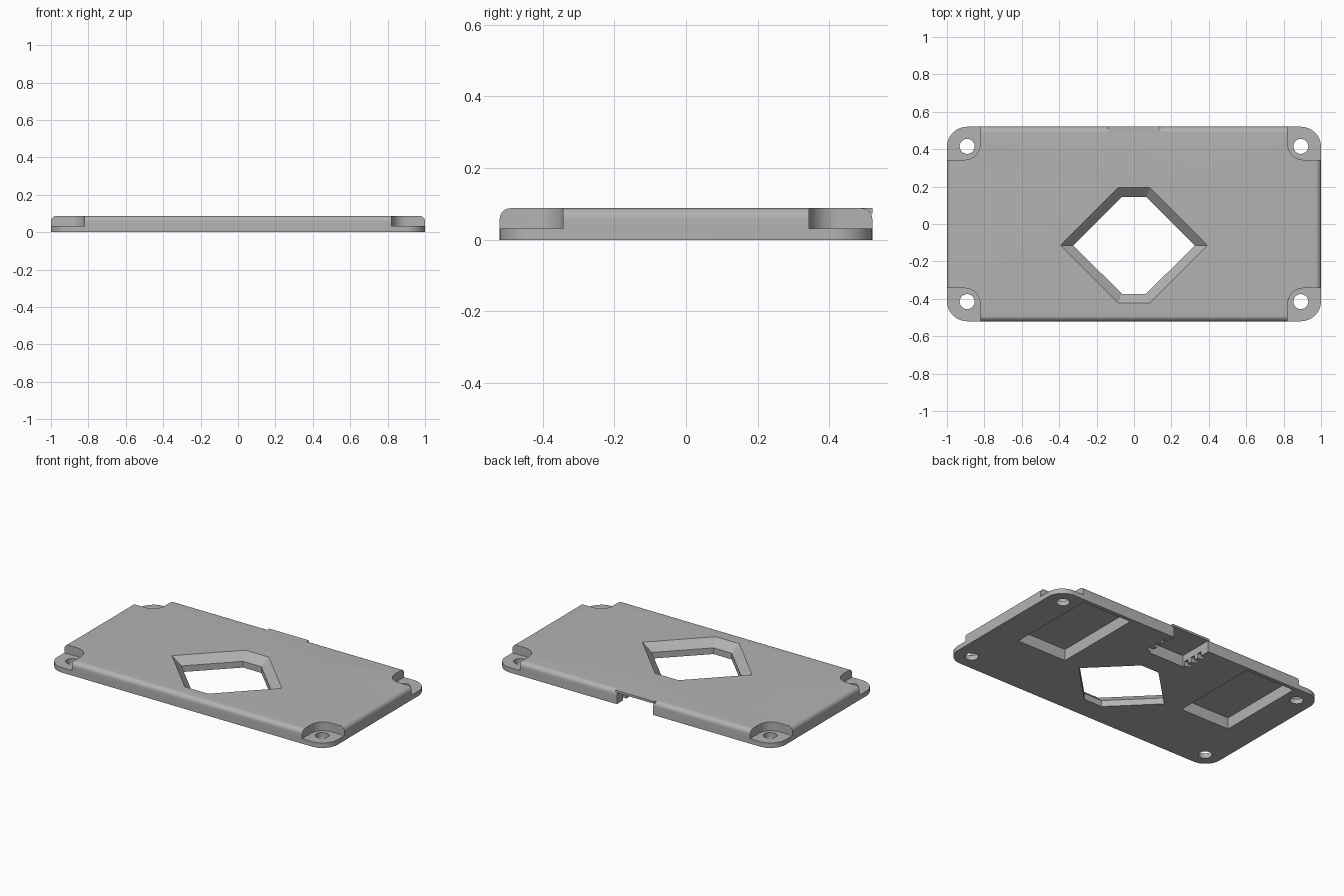
import bpy, bmesh, math

if "Cube" in bpy.data.objects:
    bpy.data.objects.remove(bpy.data.objects["Cube"])

W, D, H = 1.0, 0.52, 0.088      # half width, half depth, height
R, F = 0.108, 0.03              # corner radius, top edge fillet

grey = bpy.data.materials.new("grey plastic")
grey.diffuse_color = (0.45, 0.45, 0.45, 1)
grey.use_nodes = True
grey.node_tree.nodes["Principled BSDF"].inputs["Base Color"].default_value = grey.diffuse_color


def loft(name, rings):
    """Solid skinned through rings given as (points, z), capped at both ends."""
    bm = bmesh.new()
    loops = [[bm.verts.new((x, y, z)) for x, y in pts] for pts, z in rings]
    n = len(loops[0])
    bm.faces.new(loops[0][::-1])
    bm.faces.new(loops[-1])
    for a, b in zip(loops, loops[1:]):
        for i in range(n):
            j = (i + 1) % n
            bm.faces.new((a[i], a[j], b[j], b[i]))
    bmesh.ops.recalc_face_normals(bm, faces=bm.faces)
    me = bpy.data.meshes.new(name)
    bm.to_mesh(me)
    bm.free()
    me.materials.append(grey)
    ob = bpy.data.objects.new(name, me)
    bpy.context.collection.objects.link(ob)
    return ob


def arc(cx, cy, r, a0, a1, n):
    return [(cx + r * math.cos(math.radians(a0 + (a1 - a0) * i / n)),
             cy + r * math.sin(math.radians(a0 + (a1 - a0) * i / n))) for i in range(n + 1)]


def rounded_rect(inset):
    pts = []
    for k, (sx, sy) in enumerate([(1, 1), (-1, 1), (-1, -1), (1, -1)]):
        pts += arc(sx * (W - R), sy * (D - R), R - inset, 90 * k, 90 * k + 90, 12)
    return pts


def box(name, x0, x1, y0, y1, z0, z1):
    pts = [(x0, y0), (x1, y0), (x1, y1), (x0, y1)]
    return loft(name, [(pts, z0), (pts, z1)])


def cut(target, cutter):
    m = target.modifiers.new("cut", 'BOOLEAN')
    m.operation, m.solver, m.object = 'DIFFERENCE', 'EXACT', cutter
    bpy.context.view_layer.objects.active = target
    bpy.ops.object.modifier_apply(modifier=m.name)
    bpy.data.objects.remove(cutter)


# Cover plate with filleted top edge
rings = [(rounded_rect(0), 0), (rounded_rect(0), H - F)]
for i in range(1, 9):
    a = math.radians(90 * i / 8)
    rings.append((rounded_rect(F * (1 - math.cos(a))), H - F + F * math.sin(a)))
cover = loft("cover_plate", rings)

# Screw recesses and holes in the four corners
for sx in (1, -1):
    for sy in (1, -1):
        seat = [(1.1, 0.7), (0.822, 0.7)] + arc(0.907, 0.428, 0.085, 180, 270, 10) + [(1.1, 0.343)]
        seat = [(sx * x, sy * y) for x, y in seat]
        cut(cover, loft("screw_recess", [(seat, 0.032), (seat, 0.2)]))
        hole = arc(sx * 0.892, sy * 0.415, 0.04, 0, 350.0, 35)
        cut(cover, loft("screw_hole", [(hole, -0.1), (hole, 0.2)]))

# Cut-corner diamond opening, flared towards the top
inner = [(0.065, 0.145), (-0.065, 0.145), (-0.325, -0.114),
         (-0.065, -0.373), (0.065, -0.373), (0.325, -0.114)]
outer = [(0.084, 0.195), (-0.084, 0.195), (-0.392, -0.114),
         (-0.084, -0.423), (0.084, -0.423), (0.392, -0.114)]
over = [(a + 1.25 * (c - a), b + 1.25 * (d - b)) for (a, b), (c, d) in zip(inner, outer)]
cut(cover, loft("window_cutter", [(inner, -0.1), (inner, 0.04), (over, 0.1)]))

# Pockets in the underside
for s in (1, -1):
    x0, x1 = sorted((s * 0.445, s * 0.80))
    cut(cover, box("pocket_cutter", x0, x1, -0.098, 0.495, -0.1, 0.074))

# Connector notch in the back edge, with small side slots
cut(cover, box("notch_cutter", -0.13, 0.13, 0.29, 0.7, -0.1, 0.074))
for s in (1, -1):
    for y in (0.305, 0.365, 0.425):
        x0, x1 = sorted((s * 0.12, s * 0.16))
        cut(cover, box("slot_cutter", x0, x1, y, y + 0.03, -0.1, 0.03))

# Square lip above the connector notch
lip = box("connector_lip", -0.14, 0.14, D - F, D, 0.074, H)

bpy.ops.object.select_all(action='DESELECT')
cover.select_set(True)
bpy.context.view_layer.objects.active = cover
bpy.ops.object.shade_smooth_by_angle(angle=math.radians(30))
